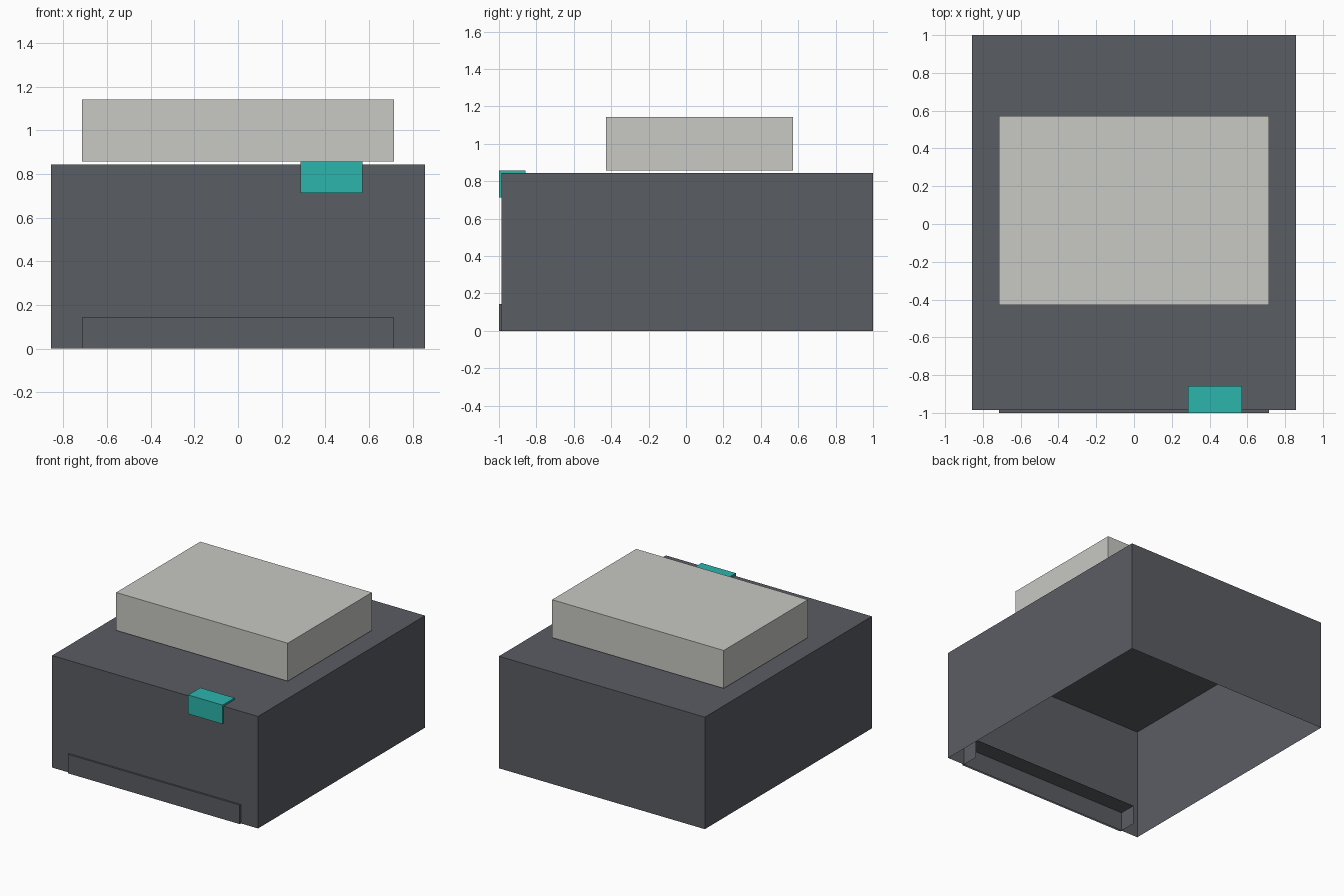
import bpy, bmesh
from mathutils import Vector

if "Cube" in bpy.data.objects:
    bpy.data.objects.remove(bpy.data.objects["Cube"])


def material(name, rgb):
    """Flat colour from 0-255 sRGB values."""
    def lin(v):
        v /= 255
        return v / 12.92 if v <= 0.04045 else ((v + 0.055) / 1.055) ** 2.4
    mat = bpy.data.materials.new(name)
    mat.diffuse_color = (*[lin(v) for v in rgb], 1)
    mat.use_nodes = True
    mat.node_tree.nodes["Principled BSDF"].inputs["Base Color"].default_value = mat.diffuse_color
    return mat


def box(name, lo, hi, mat, open_sides=()):
    """Box between two corners, leaving off the faces whose normals are listed."""
    lo, hi = Vector(lo), Vector(hi)
    bm = bmesh.new()
    bmesh.ops.create_cube(bm, size=1)
    bmesh.ops.recalc_face_normals(bm, faces=bm.faces)
    gone = [f for f in bm.faces
            if any(f.normal.dot(Vector(n)) > 0.9 for n in open_sides)]
    bmesh.ops.delete(bm, geom=gone, context='FACES')
    for v in bm.verts:
        v.co = (lo + hi) / 2 + v.co * (hi - lo)
    mesh = bpy.data.meshes.new(name)
    bm.to_mesh(mesh)
    bm.free()
    mesh.materials.append(mat)
    obj = bpy.data.objects.new(name, mesh)
    bpy.context.collection.objects.link(obj)
    return obj


DOWN, BACK = (0, 0, -1), (0, 1, 0)
U = 1 / 7  # design grid

dark = material("dark_grey", (90, 93, 99))
pale = material("pale_grey", (200, 200, 195))
teal = material("teal", (44, 181, 172))

# Hollow main body, open underneath
box("body", (-6 * U, -0.986, 0), (6 * U, 1, 0.843), dark, [DOWN])
# Shallow tray front at the foot, open underneath and behind
box("front_tray", (-5 * U, -1, 0), (5 * U, -6 * U, U), dark, [DOWN, BACK])
# Raised block on top
box("top_block", (-5 * U, -3 * U, 6 * U), (5 * U, 4 * U, 8 * U), pale, [DOWN])
# Small control panel wrapped over the front top edge
box("control_panel", (2 * U, -1, 5 * U), (4 * U, -6 * U, 6 * U), teal)
